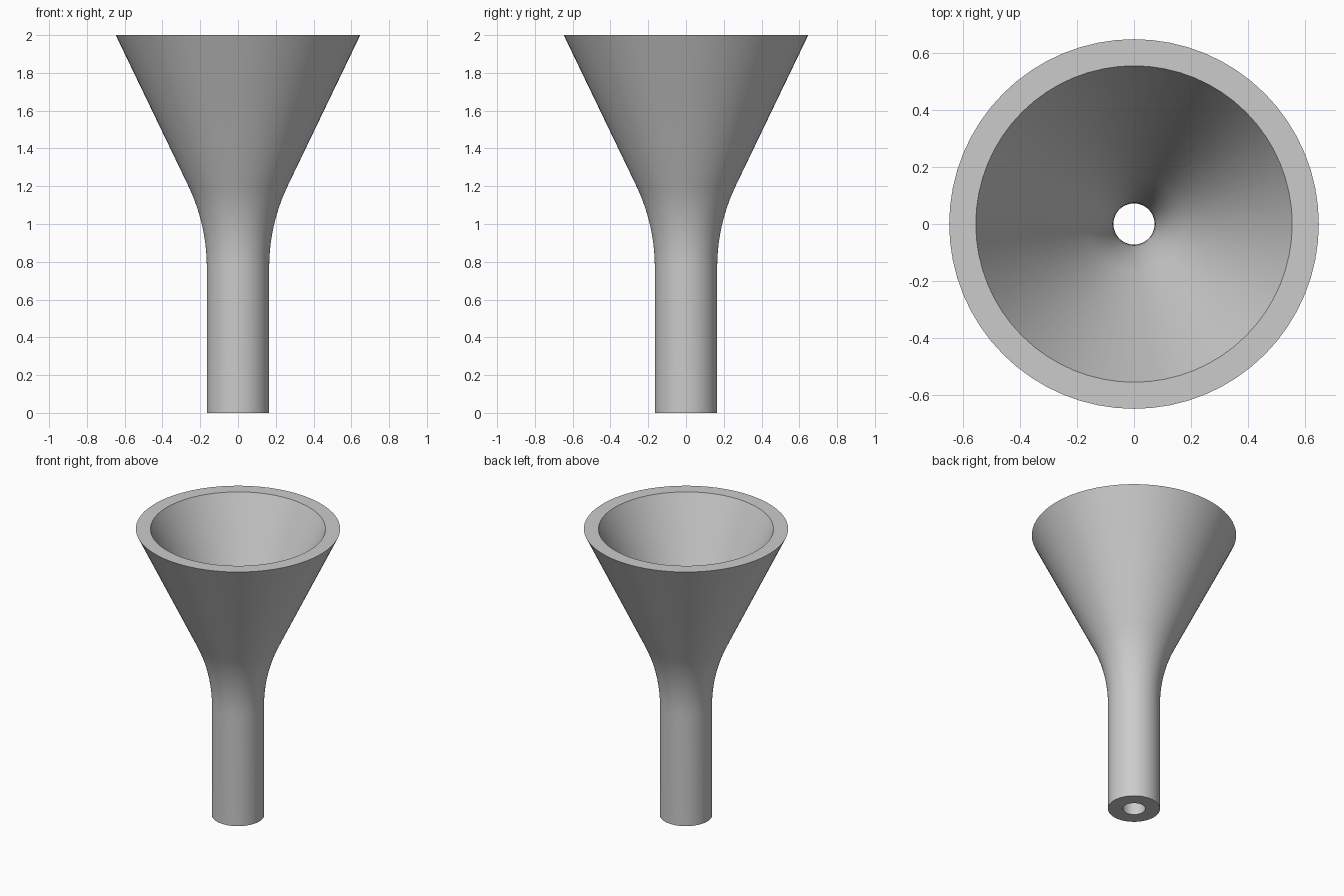
import bpy, bmesh, math

cube = bpy.data.objects.get("Cube")
if cube:
    bpy.data.objects.remove(cube, do_unlink=True)

SEGMENTS = 64
TUBE_RADIUS = 0.165
WALL = 0.093
BEND_START = 0.77
BEND_RADIUS = 1.0
FLARE = math.radians(25.7)
HEIGHT = 2.0
BEND_STEPS = 10

# Grey material
grey = bpy.data.materials.new("plain grey")
grey.use_nodes = True
colour = (0.6, 0.6, 0.6, 1)
grey.diffuse_color = colour
grey.node_tree.nodes["Principled BSDF"].inputs["Base Color"].default_value = colour


def wall_profile(radius):
    """Straight tube, tangent bend and straight cone, as (radius, height)."""
    points = [(radius, 0)]
    for i in range(BEND_STEPS + 1):
        a = FLARE * i / BEND_STEPS
        points.append((radius + BEND_RADIUS * (1 - math.cos(a)),
                       BEND_START + BEND_RADIUS * math.sin(a)))
    r, z = points[-1]
    points.append((r + (HEIGHT - z) * math.tan(FLARE), HEIGHT))
    return points


# Funnel: outer wall up, flat rim, inner wall down, flat bottom ring
profile = wall_profile(TUBE_RADIUS) + wall_profile(TUBE_RADIUS - WALL)[::-1]
bm = bmesh.new()
rings = []
for r, z in profile:
    rings.append([bm.verts.new((r * math.cos(t), r * math.sin(t), z))
                  for t in (math.tau * k / SEGMENTS for k in range(SEGMENTS))])
for i, low in enumerate(rings):
    high = rings[(i + 1) % len(rings)]
    for k in range(SEGMENTS):
        n = (k + 1) % SEGMENTS
        bm.faces.new((low[k], low[n], high[n], high[k]))
bmesh.ops.recalc_face_normals(bm, faces=bm.faces)

mesh = bpy.data.meshes.new("funnel")
bm.to_mesh(mesh)
bm.free()
mesh.materials.append(grey)
funnel = bpy.data.objects.new("funnel", mesh)
bpy.context.collection.objects.link(funnel)

bpy.context.view_layer.objects.active = funnel
funnel.select_set(True)
bpy.ops.object.shade_smooth_by_angle(angle=math.radians(30))
